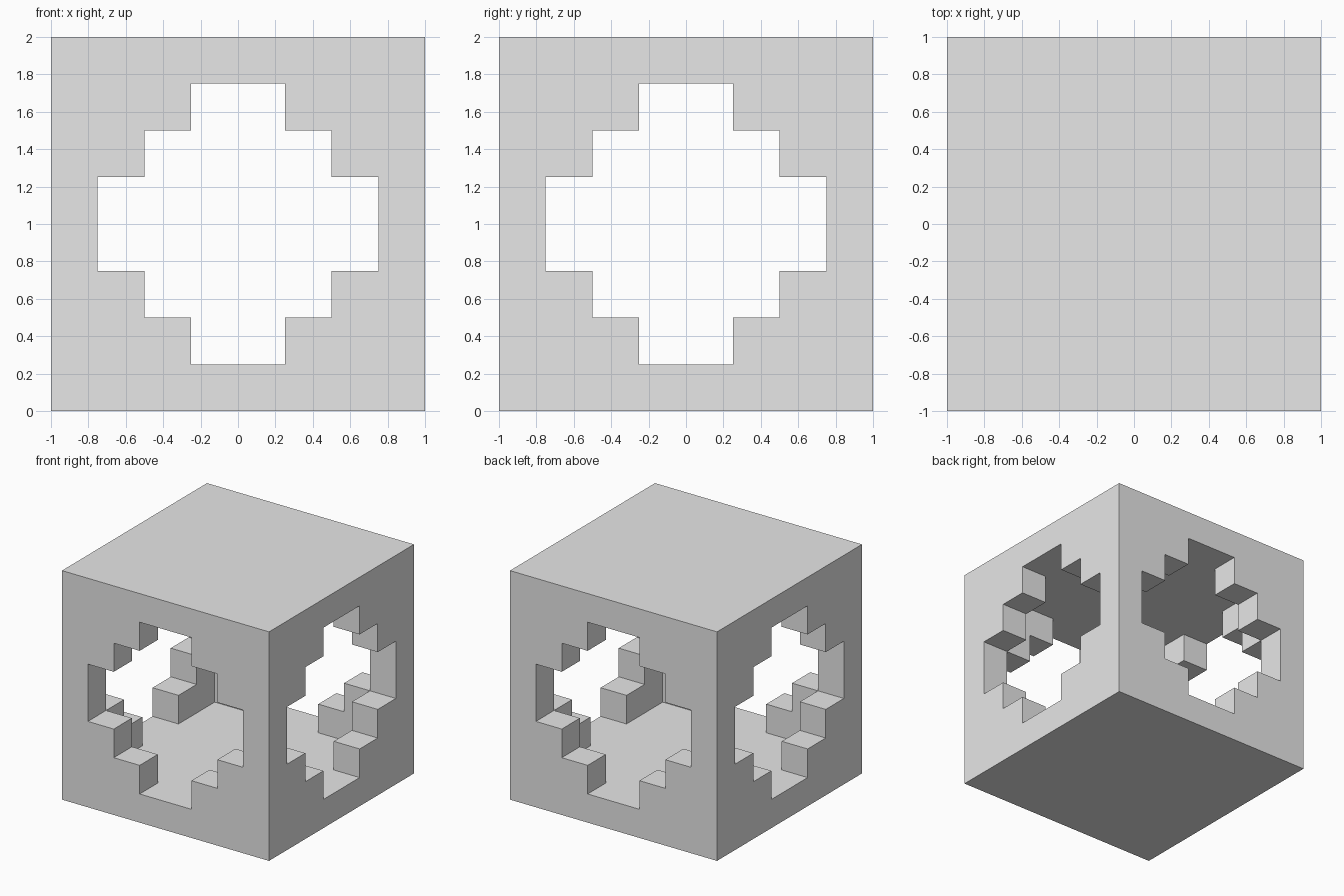
import bpy
import bmesh
from mathutils import Matrix, Vector
from math import radians

if "Cube" in bpy.data.objects:
    bpy.data.objects.remove(bpy.data.objects["Cube"], do_unlink=True)

STEP = 0.25    # wall thickness and stair step
CENTRE = Vector((0, 0, 1))

grey = bpy.data.materials.new("plain_grey")
grey.use_nodes = True
colour = (0.8, 0.8, 0.8, 1)
grey.diffuse_color = colour
grey.node_tree.nodes["Principled BSDF"].inputs["Base Color"].default_value = colour


def add_object(name, bm):
    bmesh.ops.recalc_face_normals(bm, faces=bm.faces)
    mesh = bpy.data.meshes.new(name)
    bm.to_mesh(mesh)
    bm.free()
    mesh.materials.append(grey)
    obj = bpy.data.objects.new(name, mesh)
    obj.location = CENTRE
    bpy.context.collection.objects.link(obj)
    return obj


def cube(name, size):
    bm = bmesh.new()
    bmesh.ops.create_cube(bm, size=size)
    return add_object(name, bm)


def stepped_prism(name, angle):
    """Stepped diamond outline pushed through the whole block."""
    quarter = [(3, 1), (2, 1), (2, 2), (1, 2), (1, 3)]
    outline = []
    for sx, sz in ((1, 1), (-1, 1), (-1, -1), (1, -1)):
        points = [(sx * x, sz * z) for x, z in quarter]
        outline += points if sx == sz else points[::-1]
    bm = bmesh.new()
    face = bm.faces.new([bm.verts.new((x * STEP, -1.5, z * STEP)) for x, z in outline])
    side = bmesh.ops.extrude_face_region(bm, geom=[face])["geom"]
    moved = [v for v in side if isinstance(v, bmesh.types.BMVert)]
    bmesh.ops.translate(bm, verts=moved, vec=(0, 3, 0))
    bmesh.ops.rotate(bm, verts=bm.verts, matrix=Matrix.Rotation(radians(angle), 3, "Z"))
    return add_object(name, bm)


# Hollow block with a stepped opening in each of its four walls
block = cube("hollow_block", 2)
cutters = [
    cube("inner_room_cutter", 2 - 2 * STEP),
    stepped_prism("front_back_opening_cutter", 0),
    stepped_prism("left_right_opening_cutter", 90),
]
for cutter in cutters:
    cut = block.modifiers.new(cutter.name, "BOOLEAN")
    cut.operation = "DIFFERENCE"
    cut.solver = "EXACT"
    cut.object = cutter
    cutter.hide_render = True
    cutter.hide_viewport = True
    cutter.display_type = "WIRE"
